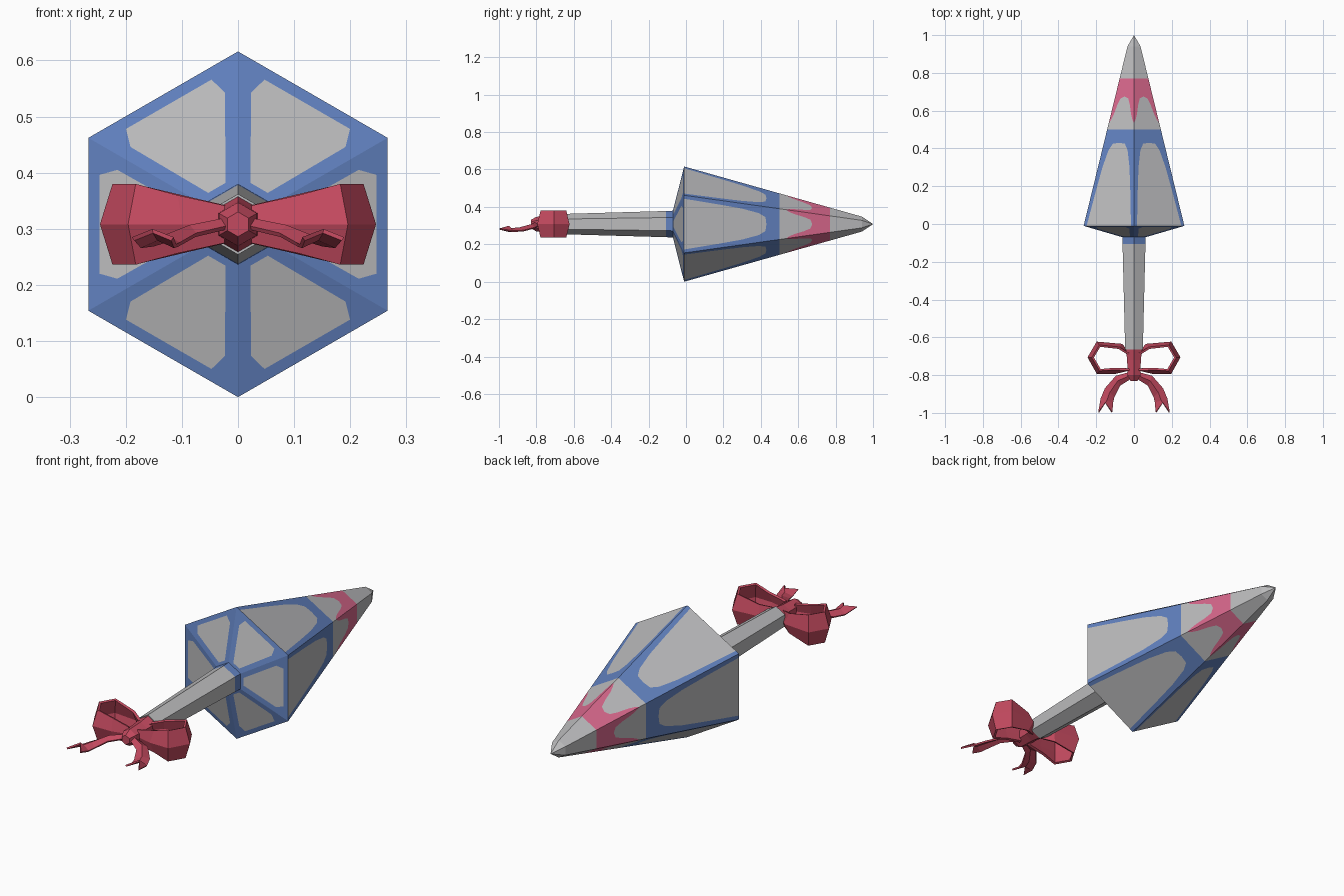
import bpy, bmesh, math
from mathutils import Vector

if "Cube" in bpy.data.objects:
    bpy.data.objects.remove(bpy.data.objects["Cube"])

Z = 0.308                      # height of the long axis, which runs along y
C30, T30 = math.cos(math.radians(30)), math.tan(math.radians(30))


def material(name, rgb):
    m = bpy.data.materials.new(name)
    m.diffuse_color = (*rgb, 1)
    m.use_nodes = True
    m.node_tree.nodes["Principled BSDF"].inputs["Base Color"].default_value = m.diffuse_color
    return m


GREY, BLUE, PINK, RED = range(4)
MATS = [material("light grey", (0.50, 0.50, 0.51)),
        material("blue", (0.12, 0.22, 0.52)),
        material("pink", (0.68, 0.135, 0.26)),
        material("ribbon red", (0.55, 0.068, 0.115))]


class Part:
    """Collects coloured faces that share vertices."""

    def __init__(self, name):
        self.name, self.bm, self.cache = name, bmesh.new(), {}

    def face(self, pts, mat):
        vs = []
        for p in pts:
            key = tuple(round(c, 5) + 0.0 for c in p)
            if key not in self.cache:
                self.cache[key] = self.bm.verts.new(key)
            if self.cache[key] not in vs:
                vs.append(self.cache[key])
        if len(vs) > 2:
            self.bm.faces.new(vs).material_index = mat

    def finish(self, centre=None, thickness=0):
        self.bm.normal_update()
        if centre:             # convex shell: point every face away from the centre
            for f in self.bm.faces:
                if f.normal.dot(f.calc_center_median() - Vector(centre)) < 0:
                    f.normal_flip()
        else:
            bmesh.ops.recalc_face_normals(self.bm, faces=self.bm.faces[:])
        me = bpy.data.meshes.new(self.name)
        self.bm.to_mesh(me)
        self.bm.free()
        for m in MATS:
            me.materials.append(m)
        ob = bpy.data.objects.new(self.name, me)
        bpy.context.collection.objects.link(ob)
        if thickness:
            mod = ob.modifiers.new("thickness", "SOLIDIFY")
            mod.thickness, mod.offset = thickness, 0
        return ob


def on_side(k, a, s, y):
    """Point on hexagon side k: a = distance from axis, s = shift along the side."""
    c, n = math.cos(k * math.pi / 3), math.sin(k * math.pi / 3)
    return (a * c - s * n, y, Z + a * n + s * c)


def lerp(x, table):
    for (x0, v0), (x1, v1) in zip(table, table[1:]):
        if x <= x1:
            return v0 + (v1 - v0) * (x - x0) / (x1 - x0)
    return table[-1][1]


# Pointed head: each side is cut into strips that follow the painted outlines
RADIUS = [(-0.01, 0.308), (0.94, 0.040), (1.0, 0.0)]
PANEL_TOP = [(0, 0.43), (0.4, 0.425), (0.6, 0.39), (0.75, 0.30), (0.82, 0.18), (0.88, -0.01), (1, -0.01)]
PINK_LOW = [(0, 0.675), (0.4, 0.665), (0.6, 0.63), (0.75, 0.58), (0.88, 0.55), (1, 0.535)]
half = [0.4, 0.6, 0.75, 0.82, 0.88, 1]
columns = [-t for t in reversed(half)] + [0] + half
head = Part("pointed_head")
for k in range(6):
    def spot(t, y):
        r = lerp(y, RADIUS)
        return on_side(k, r * C30, t * r / 2, y)
    for t0, t1 in zip(columns, columns[1:]):
        rows = [[-0.01, lerp(abs(t), PANEL_TOP), 0.5, lerp(abs(t), PINK_LOW), 0.77, 0.94, 1.0]
                for t in (t0, t1)]
        for i, mat in enumerate((GREY, BLUE, GREY, PINK, GREY, GREY)):
            head.face([spot(t0, rows[0][i]), spot(t1, rows[1][i]),
                       spot(t1, rows[1][i + 1]), spot(t0, rows[0][i + 1])], mat)
head.finish((0, 0.3, Z))

# Shallow rear cone with a grey panel on each side
back = Part("rear_cone")
back_rows = [(0.061, 0.012), (0.075, 0.018), (0.215, 0.097), (0.247, 0.088), (0.308 * C30, 0.088)]
for k in range(6):
    for i, ((a0, p0), (a1, p1)) in enumerate(zip(back_rows, back_rows[1:])):
        y0, y1 = (-0.07 + 0.06 * (a - 0.061) / (0.308 * C30 - 0.061) for a in (a0, a1))
        s0, s1 = [-a0 * T30, -p0, p0, a0 * T30], [-a1 * T30, -p1, p1, a1 * T30]
        for j in range(3):
            back.face([on_side(k, a0, s0[j], y0), on_side(k, a0, s0[j + 1], y0),
                       on_side(k, a1, s1[j + 1], y1), on_side(k, a1, s1[j], y1)],
                      GREY if j == 1 and i in (1, 2) else BLUE)
back.finish((0, 0.3, Z))


def hex_rod(name, rings):
    """Six-sided rod along y; rings are (y, radius, colour of the section after it)."""
    rod = Part(name)

    def ring(y, r):
        return [on_side(k, r * C30, r / 2, y) for k in range(6)]
    for (y0, r0, mat), (y1, r1, _) in zip(rings, rings[1:]):
        a, b = ring(y0, r0), ring(y1, r1)
        for k in range(6):
            rod.face([a[k], a[k - 1], b[k - 1], b[k]], mat)
    rod.face(ring(*rings[0][:2]), rings[0][2])
    rod.face(ring(*rings[-1][:2]), rings[-1][2])
    rod.finish()


# Handle with blue collar, and the ribbon knot around its end
hex_rod("handle", [(-0.06, 0.072, BLUE), (-0.107, 0.070, GREY), (-0.665, 0.054, GREY)])
hex_rod("ribbon_knot", [(-0.66, 0.050, RED), (-0.72, 0.042, RED), (-0.80, 0.039, RED), (-0.83, 0.022, RED)])

# Bow loops: a ribbon creased along its middle; (x, y, half width)
LOOP = [(0.025, -0.69, 0.032), (0.065, -0.64, 0.045), (0.195, -0.628, 0.070),
        (0.240, -0.706, 0.070), (0.193, -0.790, 0.070), (0.10, -0.788, 0.050), (0.025, -0.77, 0.032)]
# Tails: outer edge, inner edge (x, y) and height
TAIL = [((0.020, -0.785), (0.020, -0.820), 0.310), ((0.095, -0.805), (0.075, -0.855), 0.297),
        ((0.152, -0.870), (0.105, -0.915), 0.280), ((0.175, -0.925), (0.112, -0.945), 0.277),
        ((0.187, -0.997), (0.117, -0.997), 0.290)]
for side, sx in (("right", 1), ("left", -1)):
    loop = Part(side + "_bow_loop")
    middle = Vector((0.13, -0.71))
    strip = []
    for x, y, h in LOOP:
        p = Vector((x, y))
        e = p + (middle - p).normalized() * 0.022 if x > 0.05 else p
        strip.append([(sx * e.x, e.y, Z - h), (sx * x, y, Z), (sx * e.x, e.y, Z + h)])
    for a, b in zip(strip, strip[1:]):
        for j in range(2):
            loop.face([a[j], a[j + 1], b[j + 1], b[j]], RED)
    loop.finish(thickness=0.012)

    tail = Part(side + "_ribbon_tail")
    rows = []
    for o, n, z in TAIL:
        mid = ((o[0] + n[0]) / 2, (o[1] + n[1]) / 2 + (0.05 if o[1] < -0.95 else 0))
        rows.append([(sx * o[0], o[1], z - 0.008), (sx * mid[0], mid[1], z + 0.006),
                     (sx * n[0], n[1], z - 0.008)])
    for a, b in zip(rows, rows[1:]):
        for j in range(2):
            tail.face([a[j], a[j + 1], b[j + 1], b[j]], RED)
    tail.finish(thickness=0.008)
